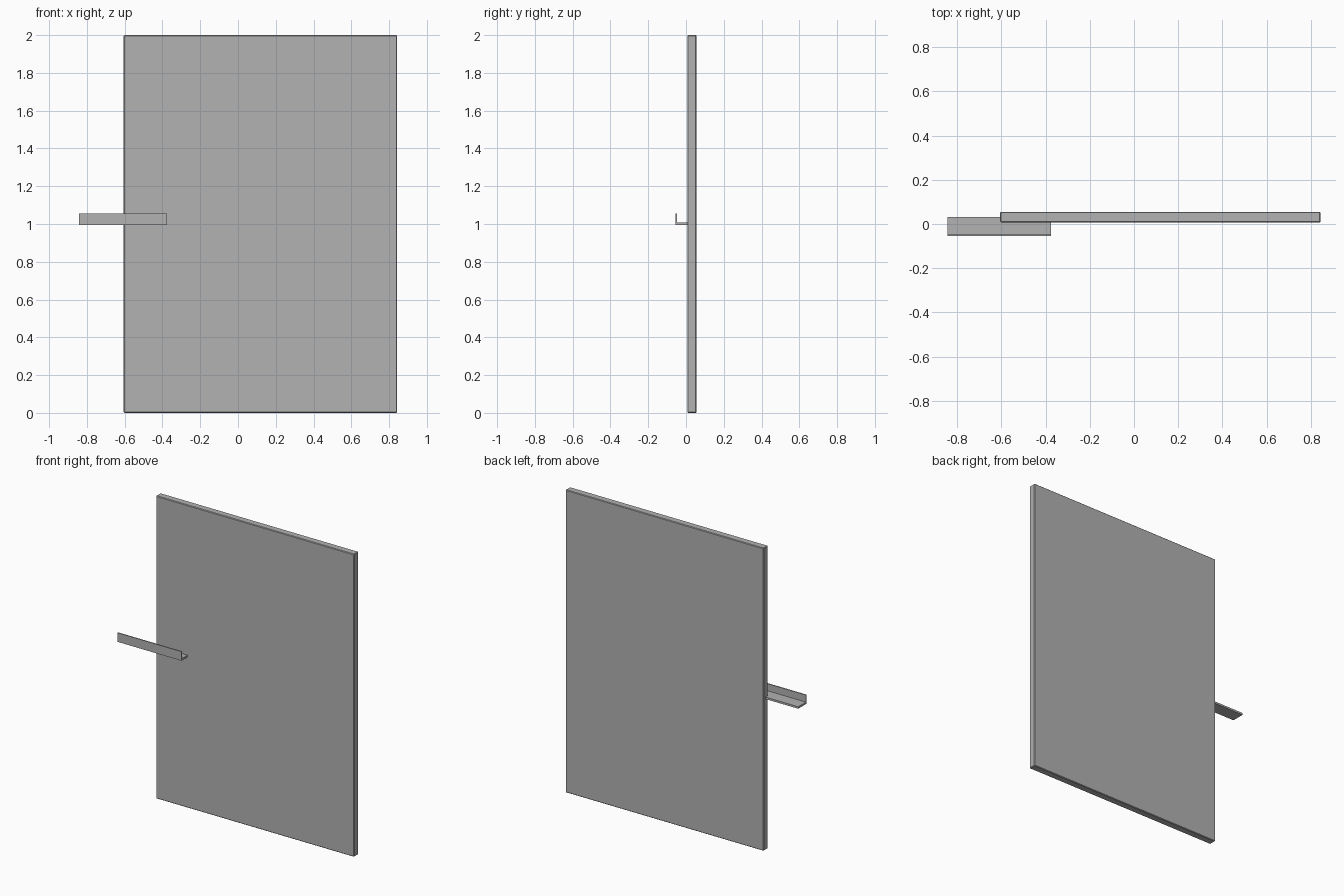
import bpy
import bmesh
from mathutils import Vector

cube = bpy.data.objects.get("Cube")
if cube:
    bpy.data.objects.remove(cube, do_unlink=True)

grey = bpy.data.materials.new("plain_grey")
grey.use_nodes = True
colour = (0.445, 0.445, 0.445, 1)
grey.diffuse_color = colour
for node in grey.node_tree.nodes:
    if node.type == 'BSDF_PRINCIPLED':
        node.inputs["Base Color"].default_value = colour


def finish(name, bm):
    bmesh.ops.recalc_face_normals(bm, faces=bm.faces)
    mesh = bpy.data.meshes.new(name)
    bm.to_mesh(mesh)
    bm.free()
    mesh.materials.append(grey)
    obj = bpy.data.objects.new(name, mesh)
    bpy.context.collection.objects.link(obj)
    return obj


# Upright door slab with slightly eased edges
low, high = Vector((-0.605, 0.007, 0)), Vector((0.843, 0.055, 2))
bm = bmesh.new()
bmesh.ops.create_cube(bm, size=1)
for v in bm.verts:
    v.co = (low + high) / 2 + v.co * (high - low)
panel = finish("door_panel", bm)
bevel = panel.modifiers.new("eased_edges", 'BEVEL')
bevel.width = 0.004
bevel.segments = 1

# L-shaped bracket: a flat shelf with a thin upright lip, extruded along x
left, right = -0.843, -0.375
profile = [(0.032, 0.995), (-0.055, 0.995), (-0.055, 1.055),
           (-0.048, 1.055), (-0.048, 1.008), (0.032, 1.008)]
bm = bmesh.new()
face = bm.faces.new([bm.verts.new((left, y, z)) for y, z in profile])
ext = bmesh.ops.extrude_face_region(bm, geom=[face])
moved = [g for g in ext["geom"] if isinstance(g, bmesh.types.BMVert)]
bmesh.ops.translate(bm, verts=moved, vec=(right - left, 0, 0))
# Close the starting end again if the extrusion opened it
open_edges = [e for e in bm.edges if e.is_boundary]
if open_edges:
    bmesh.ops.holes_fill(bm, edges=open_edges)
finish("latch_bracket", bm)
